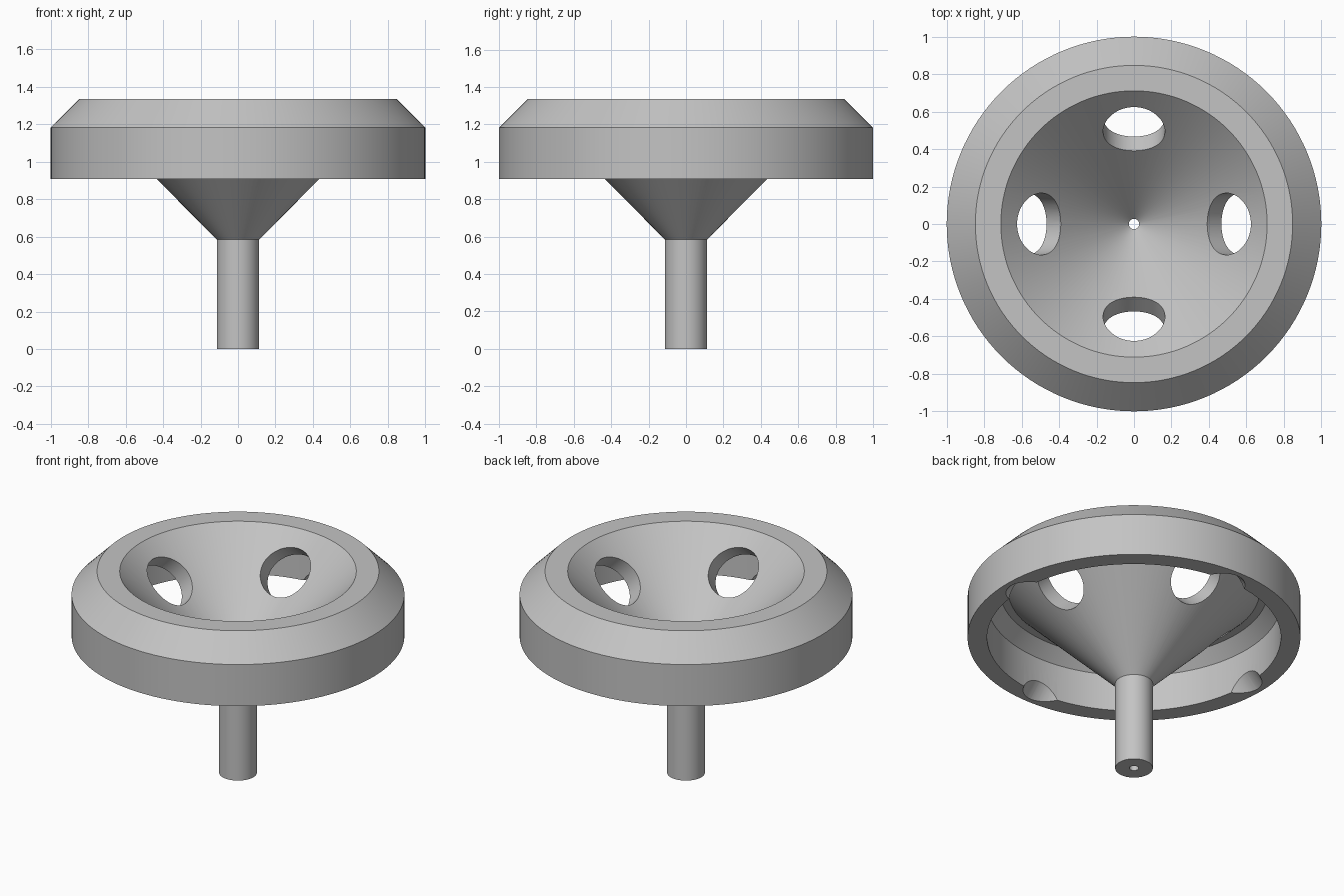
import bpy
import bmesh
import math
from mathutils import Vector, Matrix

default = bpy.data.objects.get("Cube")
if default:
    bpy.data.objects.remove(default, do_unlink=True)

SEGMENTS = 128

grey = bpy.data.materials.new("plain_grey")
grey.use_nodes = True
colour = (0.55, 0.55, 0.55, 1)
grey.diffuse_color = colour
grey.node_tree.nodes["Principled BSDF"].inputs["Base Color"].default_value = colour


def make_object(name, bm):
    bmesh.ops.recalc_face_normals(bm, faces=bm.faces)
    mesh = bpy.data.meshes.new(name)
    bm.to_mesh(mesh)
    bm.free()
    mesh.materials.append(grey)
    obj = bpy.data.objects.new(name, mesh)
    bpy.context.collection.objects.link(obj)
    return obj


def lathe(name, profile):
    """Turn a closed (radius, height) profile around the z axis."""
    bm = bmesh.new()
    verts = [bm.verts.new((r, 0, z)) for r, z in profile]
    edges = [bm.edges.new((v, verts[i - 1])) for i, v in enumerate(verts)]
    bmesh.ops.spin(bm, geom=verts + edges, cent=(0, 0, 0), axis=(0, 0, 1),
                   angle=math.tau, steps=SEGMENTS, use_merge=True)
    bmesh.ops.remove_doubles(bm, verts=bm.verts, dist=1e-5)
    return make_object(name, bm)


# Funnel with hollow stem and a folded-over rim
funnel = lathe("funnel_wheel", [
    (0.028, 0), (0.113, 0), (0.113, 0.585),        # stem
    (0.755, 1.229), (0.805, 1.229),                # cone underside, ceiling
    (0.883, 1.15), (0.883, 0.907), (1, 0.907),     # rim inside and lower edge
    (1, 1.183), (0.847, 1.336), (0.711, 1.336),    # rim outside, chamfer, top
    (0.028, 0.653),                                # bowl and bore
])

# Four holes drilled square to the cone wall, grazing the rim
bm = bmesh.new()
for i in range(4):
    a = i * math.pi / 2
    out = Vector((math.cos(a), math.sin(a), 0))
    aim = (out - Vector((0, 0, 1))).to_track_quat('Z', 'Y').to_matrix().to_4x4()
    place = Matrix.Translation(out * 0.6 + Vector((0, 0, 1.04)))
    bmesh.ops.create_cone(bm, cap_ends=True, segments=64, radius1=0.165,
                          radius2=0.165, depth=1, matrix=place @ aim)
drill = make_object("hole_cutter", bm)
drill.hide_render = True

cut = funnel.modifiers.new("holes", 'BOOLEAN')
cut.operation = 'DIFFERENCE'
cut.solver = 'EXACT'
cut.object = drill

bpy.ops.object.select_all(action='DESELECT')
bpy.context.view_layer.objects.active = funnel
funnel.select_set(True)
bpy.ops.object.modifier_apply(modifier=cut.name)
bpy.data.objects.remove(drill, do_unlink=True)
bpy.ops.object.shade_smooth_by_angle(angle=math.radians(30))
